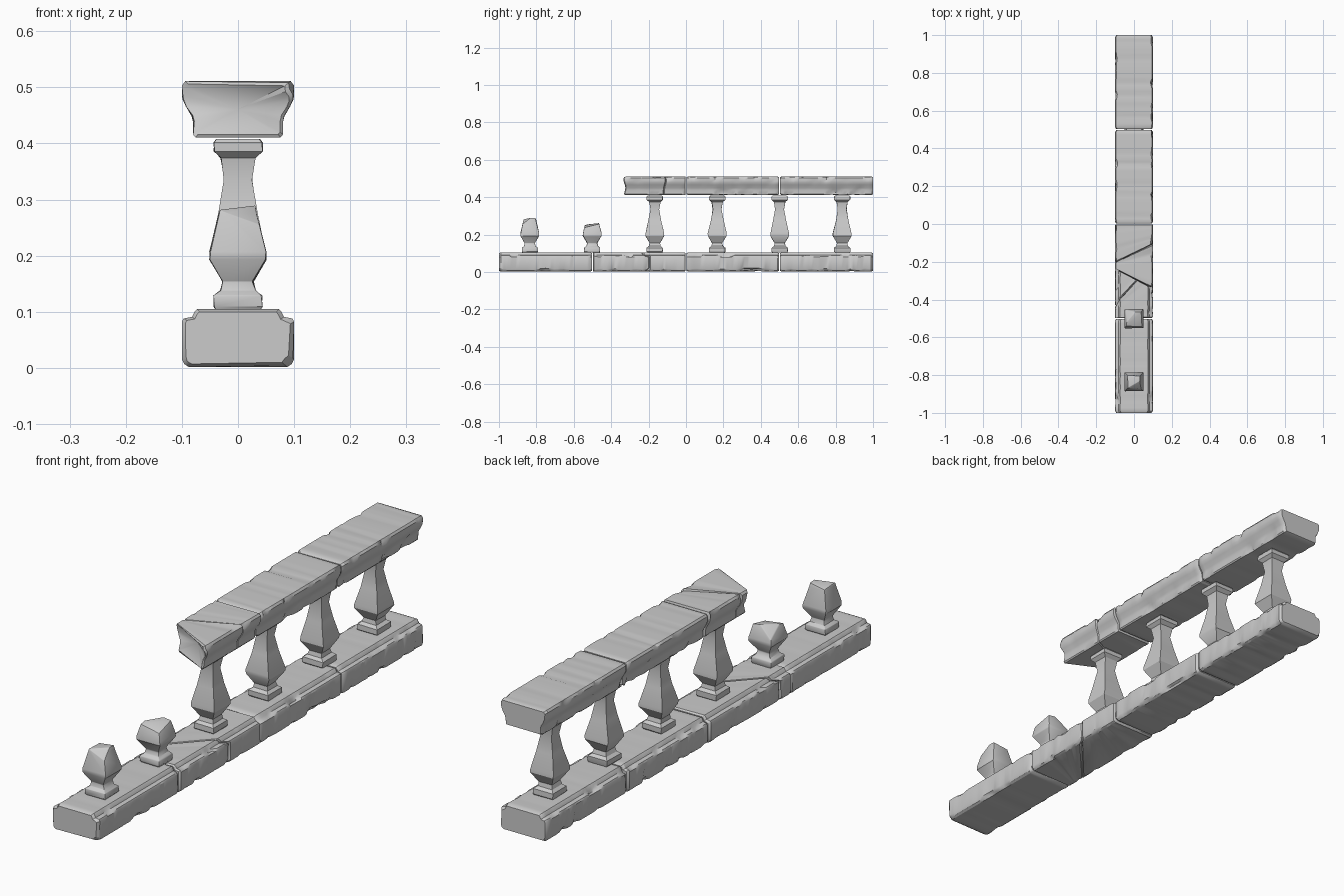
import bpy, bmesh, math, random
from mathutils import Vector, noise

if "Cube" in bpy.data.objects:
    bpy.data.objects.remove(bpy.data.objects["Cube"])

random.seed(4)

# Half cross-sections from bottom to top: x, z, wear weight
BASE = [(0.088, 0.002, 0.6), (0.096, 0.007, 1), (0.100, 0.016, 0.6), (0.100, 0.082, 0.3),
        (0.097, 0.088, 1), (0.082, 0.091, 0.2), (0.077, 0.101, 0.3), (0.073, 0.105, 0.3)]
RAIL = [(0.076, 0.411, 0.6), (0.080, 0.416, 1), (0.080, 0.438, 0.3), (0.083, 0.449, 0.2),
        (0.093, 0.466, 0.1), (0.099, 0.479, 0.3), (0.100, 0.488, 0.4), (0.100, 0.503, 1),
        (0.094, 0.511, 0.8)]
# Baluster half width by height
BALUSTER = [(0.104, 0.039), (0.109, 0.043), (0.129, 0.043), (0.138, 0.031), (0.154, 0.027),
            (0.193, 0.050), (0.207, 0.050), (0.275, 0.034), (0.335, 0.024), (0.374, 0.030),
            (0.386, 0.043), (0.402, 0.043), (0.408, 0.038)]


def finish(name, bm, angle=32):
    bmesh.ops.recalc_face_normals(bm, faces=bm.faces[:])
    mesh = bpy.data.meshes.new(name)
    bm.to_mesh(mesh)
    bm.free()
    obj = bpy.data.objects.new(name, mesh)
    bpy.context.collection.objects.link(obj)
    bpy.ops.object.select_all(action='DESELECT')
    obj.select_set(True)
    bpy.context.view_layer.objects.active = obj
    bpy.ops.object.shade_smooth_by_angle(angle=math.radians(angle))
    return obj


def stone(name, half, start, end, steps=30, hollow=0.0):
    """Worn block swept along y; start and end give y as a function of x, z."""
    profile = half + [(-x, z, w) for x, z, w in reversed(half)]
    zmid = (half[0][1] + half[-1][1]) / 2
    seed = random.uniform(0, 50)
    bm = bmesh.new()
    ts = [0, 0.02] + [0.02 + 0.96 * i / steps for i in range(1, steps)] + [0.98, 1]
    rings = []
    for t in ts:
        ring = []
        for x, z, w in profile:
            y = start(x, z) * (1 - t) + end(x, z) * t
            n = noise.noise(Vector((x * 8 + seed, y * 22, z * 20)))
            wear = w * max(0, n - 0.08) * 0.022
            px = x - math.copysign(wear, x)
            pz = z - math.copysign(wear * 0.7, z - zmid)
            if t in (0, 1):
                px *= 0.94
                pz = zmid + (pz - zmid) * 0.90
            ring.append(bm.verts.new((px, y, pz)))
        rings.append(ring)
    count = len(profile)
    for a, b in zip(rings, rings[1:]):
        for i in range(count):
            j = (i + 1) % count
            bm.faces.new((a[i], a[j], b[j], b[i]))
    # End caps; a hollow start gives a scooped break
    for ring, y in ((rings[0], start(0, zmid) + hollow), (rings[-1], end(0, zmid))):
        mid = bm.verts.new((0, y, zmid))
        for i in range(count):
            bm.faces.new((ring[i], ring[(i + 1) % count], mid))
    return finish(name, bm)


def at(y):
    return lambda x, z: y


def baluster(name, y, cut=None):
    bm = bmesh.new()
    rings = []
    for z, r in BALUSTER:
        rings.append([bm.verts.new((sx * r + random.uniform(-.0015, .0015),
                                    y + sy * r + random.uniform(-.0015, .0015), z))
                      for sx, sy in ((1, 1), (-1, 1), (-1, -1), (1, -1))])
    for a, b in zip(rings, rings[1:]):
        for i in range(4):
            j = (i + 1) % 4
            bm.faces.new((a[i], a[j], b[j], b[i]))
    bm.faces.new(rings[0])
    bm.faces.new(rings[-1])
    # Snapped top: slice with tilted planes and close the break
    for height, normal in cut or []:
        res = bmesh.ops.bisect_plane(bm, geom=bm.verts[:] + bm.edges[:] + bm.faces[:],
                                     plane_co=(0, y, height), plane_no=normal, clear_outer=True)
        edges = [e for e in res['geom_cut'] if isinstance(e, bmesh.types.BMEdge)]
        bmesh.ops.holes_fill(bm, edges=edges, sides=0)
    sharp = [e for e in bm.edges if len(e.link_faces) == 2
             and e.calc_face_angle(0) > math.radians(40)]
    bmesh.ops.bevel(bm, geom=sharp, offset=0.003, segments=2, profile=0.5,
                    affect='EDGES', clamp_overlap=True)
    return finish(name, bm, 30)


# Base course, with one block cracked diagonally
def base_crack(x, z):
    return -0.315 + 1.25 * x + 0.012 * math.sin(x * 60)


stone("base_block_1", BASE, at(-1), at(-0.502))
stone("base_block_2_front", BASE, at(-0.498), lambda x, z: base_crack(x, z) - 0.001, 18)
stone("base_block_2_back", BASE, lambda x, z: base_crack(x, z) + 0.001, at(-0.002), 18)
stone("base_block_3", BASE, at(0.002), at(0.498))
stone("base_block_4", BASE, at(0.502), at(1))


# Handrail, with a cracked and broken front end
def rail_crack(x, z):
    return -0.155 + 0.55 * x + 0.008 * math.sin(x * 50)


def rail_break(x, z):
    return -0.280 - 0.5 * x - 0.25 * (0.46 - z) * (z < 0.46) - 0.15 * max(0, z - 0.47)


stone("rail_broken_end", RAIL, rail_break, lambda x, z: rail_crack(x, z) - 0.0005, 12, 0.035)
stone("rail_block_1", RAIL, lambda x, z: rail_crack(x, z) + 0.0005, at(-0.002), 12)
stone("rail_block_2", RAIL, at(0.002), at(0.498))
stone("rail_block_3", RAIL, at(0.502), at(1))

# Balusters: two snapped, four whole
baluster("broken_baluster_1", -0.835, [(0.285, (-0.15, 0.05, 1)), (0.296, (0.3, -0.75, 1))])
baluster("broken_baluster_2", -0.502, [(0.254, (0.15, -0.24, 1)), (0.275, (-0.7, 0.5, 1))])
for k in range(4):
    baluster(f"baluster_{k + 1}", -0.167 + k * 0.334)
